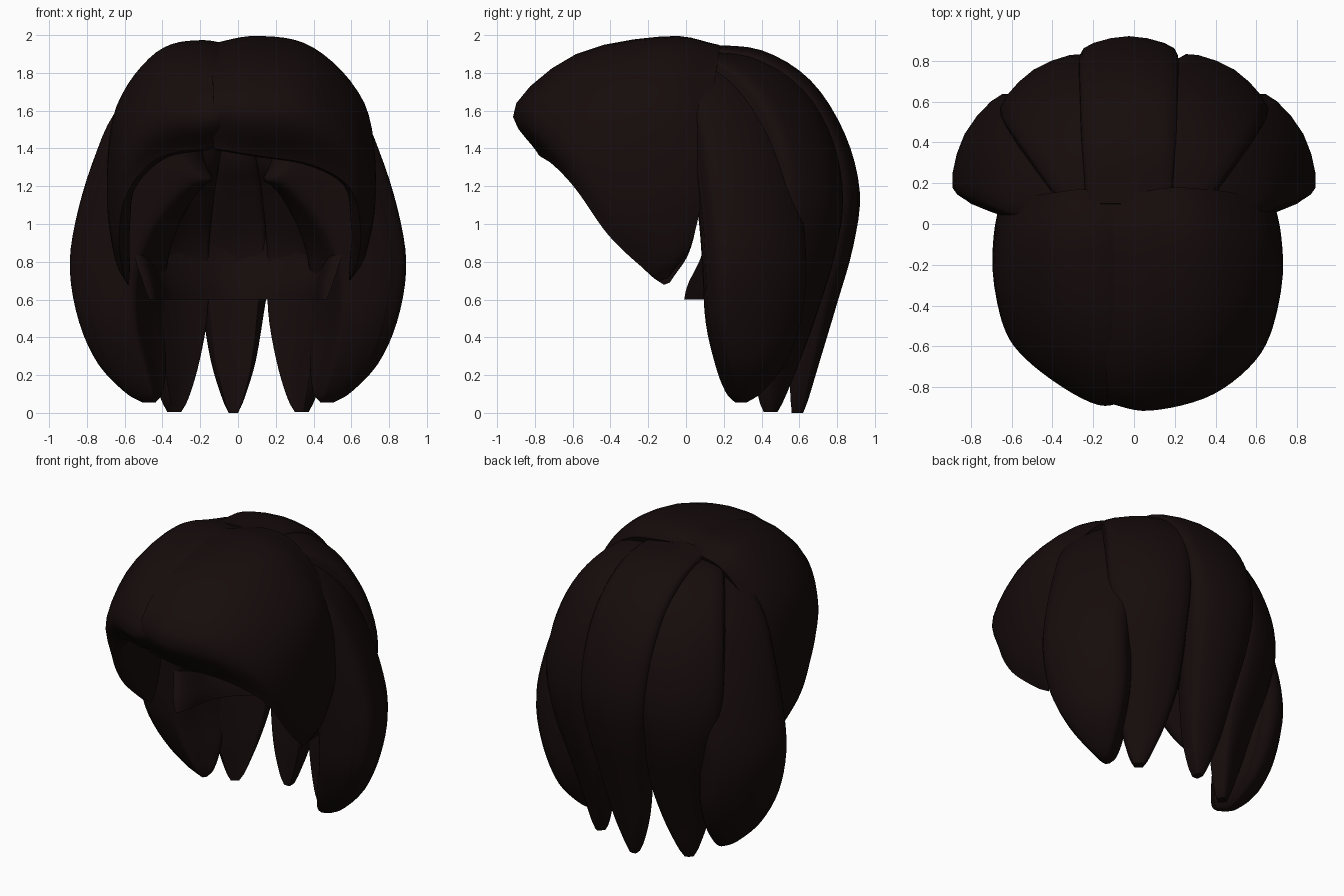
import bpy, bmesh, math
from mathutils import Vector, Matrix

if "Cube" in bpy.data.objects:
    bpy.data.objects.remove(bpy.data.objects["Cube"])

hair = bpy.data.materials.new("dark_brown_hair")
hair.diffuse_color = (0.008, 0.0035, 0.0035, 1)
hair.use_nodes = True
hair.node_tree.nodes["Principled BSDF"].inputs["Base Color"].default_value = hair.diffuse_color


def spline(pts, t):
    # smooth curve through all points, t in 0..1
    n = len(pts) - 1
    i = min(int(t * n), n - 1)
    f = t * n - i
    p1, p2 = pts[i], pts[i + 1]
    p0 = pts[i - 1] if i > 0 else p1 * 2 - p2
    p3 = pts[i + 2] if i + 2 <= n else p2 * 2 - p1
    return 0.5 * (2 * p1 + (p2 - p0) * f + (2 * p0 - 5 * p1 + 4 * p2 - p3) * f * f
                  + (3 * p1 - p0 - 3 * p2 + p3) * f ** 3)


def lock(name, sections, thick, steps=36, half=16):
    # loft of closed lens-shaped sections: outer curve plus an inward offset
    bm = bmesh.new()
    k = len(sections[0])
    cols = [[Vector(s[j]) for s in sections] for j in range(k)]
    tv = [Vector((t, 0, 0)) for t in thick]
    rings = []
    for i in range(steps + 1):
        u = i / steps
        sec = [spline(c, u) for c in cols]
        th = spline(tv, u).x
        ring = []
        for j in range(2 * half):
            a = math.pi * j / half
            p = spline(sec, (1 - math.cos(a)) / 2)
            if j > half:
                core = Vector((0, 0, min(max(p.z, 0), 1.2)))
                d = core - p
                p = p + d.normalized() * min(th * abs(math.sin(a)) ** 0.7, d.length * 0.9)
            ring.append(bm.verts.new(p))
        rings.append(ring)
    n = 2 * half
    for a, b in zip(rings, rings[1:]):
        for j in range(n):
            bm.faces.new((a[j], a[(j + 1) % n], b[(j + 1) % n], b[j]))
    bm.faces.new(rings[0])
    bm.faces.new(rings[-1])
    bmesh.ops.recalc_face_normals(bm, faces=bm.faces)
    me = bpy.data.meshes.new(name)
    bm.to_mesh(me)
    bm.free()
    me.materials.append(hair)
    ob = bpy.data.objects.new(name, me)
    bpy.context.collection.objects.link(ob)
    bpy.context.view_layer.objects.active = ob
    ob.select_set(True)
    bpy.ops.object.shade_smooth_by_angle(angle=math.radians(50))
    ob.select_set(False)


def back_lock(name, path, angle, thick, shift=0, twist=0):
    # path rows: radius, height, half width, edge depth; turned around the head
    secs = []
    for r, z, w, d in path:
        rot = Matrix.Rotation(-math.radians(angle + twist * max(0, 1 - z / .6)), 3, 'Z')
        # near the crown the edges drop down, lower they recede inward
        dz = d * max(0, (z - 1.3) / 0.7)
        dr = d * min(1, max(0.1, (2.0 - z) / 0.7))
        row = [(w * x, r - dr * e, z - dz * e)
               for x, e in ((-1, 1.5), (-.86, .5), (0, 0), (.86, .5), (1, 1.5))]
        secs.append([rot @ Vector(p) + Vector((shift, 0, 0)) for p in row])
    lock(name, secs, thick)


# fringe: two swept sheets, from the parting round to a pointed side tip
fringe = [
    [(-.20, .07, 1.92), (-.15, -.1, 1.95), (-.14, -.56, 1.87), (-.13, -.87, 1.64), (-.13, -.78, 1.40)],
    [(.10, .17, 1.95), (.10, -.1, 1.995), (.08, -.58, 1.90), (.08, -.91, 1.61), (.08, -.78, 1.365)],
    [(.36, .17, 1.88), (.40, -.1, 1.935), (.40, -.52, 1.84), (.39, -.83, 1.58), (.40, -.70, 1.31)],
    [(.61, .13, 1.60), (.66, -.1, 1.65), (.67, -.37, 1.59), (.63, -.62, 1.40), (.60, -.58, 1.18)],
    [(.69, .10, 1.25), (.72, -.05, 1.24), (.73, -.23, 1.18), (.70, -.37, 1.06), (.65, -.41, .94)],
    [(.66, .03, .90), (.68, -.03, .88), (.68, -.11, .85), (.66, -.17, .81), (.62, -.22, .76)],
    [(.60, -.09, .72), (.60, -.10, .71), (.60, -.11, .71), (.60, -.12, .71), (.59, -.13, .70)]]
fringe_thick = [.2, .22, .2, .13, .12, .07, .01]
lock("fringe_right", fringe, fringe_thick, half=20)
lock("fringe_left", [[(-(x * .8 + .11), y * (.97 if x < .2 else .9), z - .022 + .06 * (1.25 < z < 1.45 and y < -.65))
                      for x, y, z in s] for s in fringe], fringe_thick, half=20)

# back locks fanned around the rear of the head, fat near the crown
centre = [(.10, 1.95, .21, .02), (.40, 1.92, .235, .06), (.66, 1.76, .245, .10), (.84, 1.48, .25, .10),
          (.92, 1.17, .245, .10), (.885, .88, .22, .10), (.80, .58, .17, .08),
          (.71, .28, .12, .05), (.65, .08, .06, .03), (.62, .0, .025, .01)]
lock_thick = [.1, .25, .42, .5, .46, .3, .22, .15, .09, .06]
back_lock("back_lock_centre", centre, 0, lock_thick, -.025)
mid = [(r * .98 - .015 * (z < .7), max(z - .035 * (z > .5), .005), w * (1.08 + .12 * (z < .7)), d * 1.1)
       for r, z, w, d in centre]
side = [(.15, 1.88, .16, .05), (.42, 1.82, .22, .08), (.65, 1.61, .26, .10), (.81, 1.32, .275, .12),
        (.91, 1.0, .285, .12), (.94, .75, .285, .12), (.895, .48, .26, .11),
        (.81, .26, .18, .08), (.68, .11, .08, .04), (.59, .055, .02, .01)]
side_thick = [.12, .3, .5, .65, .5, .42, .36, .3, .18, .07]
for s, label in ((1, "right"), (-1, "left")):
    back_lock("back_lock_mid_" + label, mid, 33 * s, lock_thick, twist=4 * s)
    back_lock("back_lock_side_" + label, side, 62 * s, side_thick, twist=-4 * s)

# inner sheet lining the back of the head
lining = [[(-x, y, z), (-x * .85, y + (d - y) * .62, z), (0, d, z), (x * .85, y + (d - y) * .62, z), (x, y, z)]
          for x, y, d, z in ((.47, -.01, .62, .60), (.50, .01, .66, .68), (.56, .10, .70, .90),
                             (.58, .12, .68, 1.3), (.46, .12, .52, 1.6), (.2, .12, .25, 1.82))]
lock("inner_lining", lining, [.06, .09, .1, .1, .1, .06], half=20)
